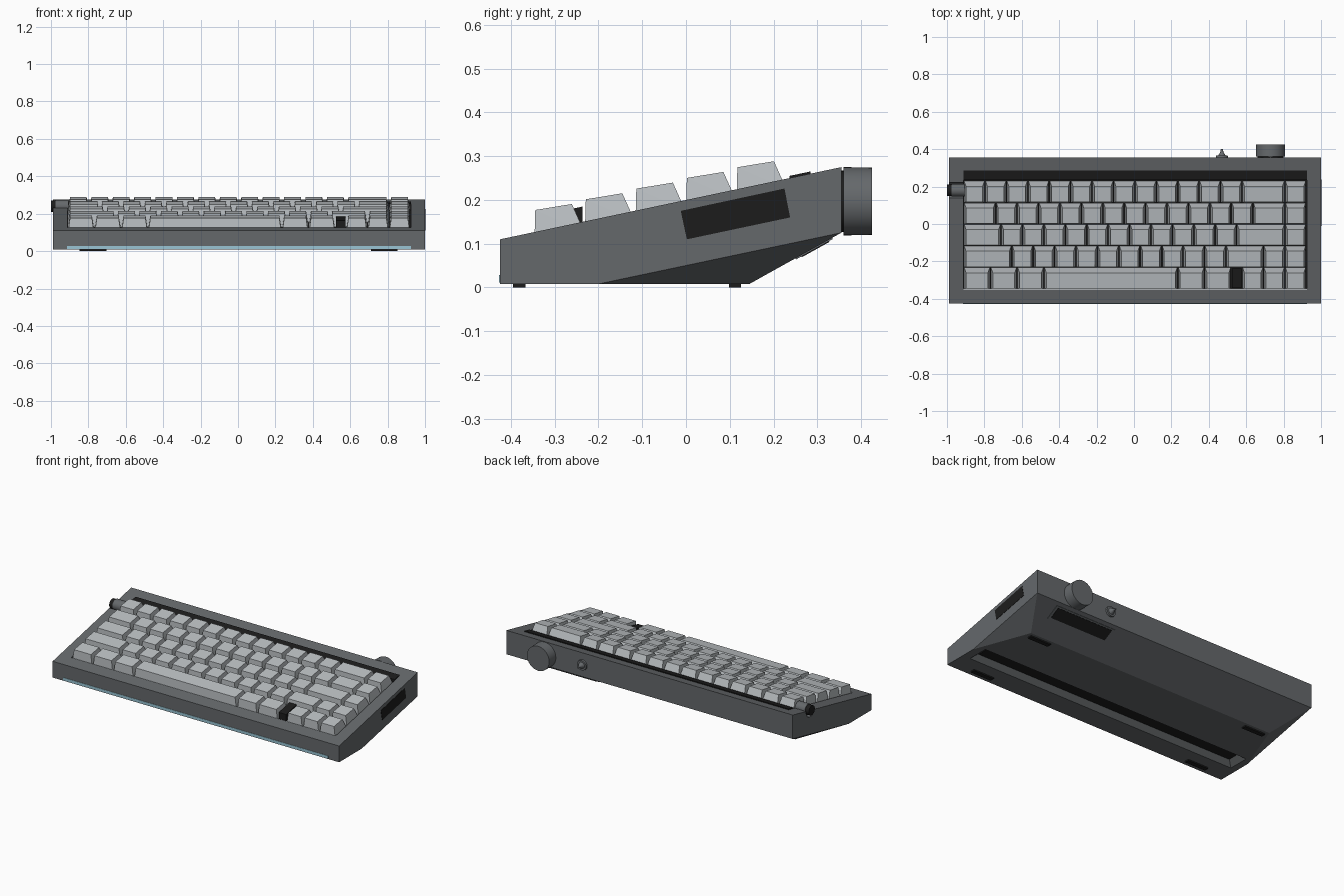
import bpy, bmesh, math
from mathutils import Vector

cube = bpy.data.objects.get("Cube")
if cube:
    bpy.data.objects.remove(cube, do_unlink=True)


def material(name, rgb):
    m = bpy.data.materials.new(name)
    m.use_nodes = True
    m.diffuse_color = (*rgb, 1)
    m.node_tree.nodes["Principled BSDF"].inputs["Base Color"].default_value = (*rgb, 1)
    return m


SLATE = material("slate_metal", (.13, .14, .148))
KEY = material("pale_grey_keycap", (.5, .53, .55))
BLACK = material("black", (.012, .012, .012))
BLUE = material("pale_blue_light", (.32, .56, .66))


def hull(name, points, mat):
    """Convex solid around the points."""
    bm = bmesh.new()
    for p in points:
        bm.verts.new(p)
    out = bmesh.ops.convex_hull(bm, input=bm.verts)
    junk = {v for v in out["geom_interior"] + out["geom_unused"] if isinstance(v, bmesh.types.BMVert)}
    bmesh.ops.delete(bm, geom=list(junk), context='VERTS')
    bmesh.ops.dissolve_limit(bm, angle_limit=.01, verts=bm.verts, edges=bm.edges)
    bmesh.ops.recalc_face_normals(bm, faces=bm.faces)
    me = bpy.data.meshes.new(name)
    bm.to_mesh(me)
    bm.free()
    me.materials.append(mat)
    ob = bpy.data.objects.new(name, me)
    bpy.context.collection.objects.link(ob)
    return ob


def prism(name, x0, x1, profile, mat):
    """Convex y-z profile extended along x."""
    return hull(name, [(x, y, z) for x in (x0, x1) for y, z in profile], mat)


def box(name, x0, x1, y0, y1, z0, z1, mat):
    return prism(name, x0, x1, [(y0, z0), (y1, z0), (y1, z1), (y0, z1)], mat)


def turned(name, axis, centre, r0, r1, length, mat, sides=40):
    """Cylinder or cone pointing along the axis from its base centre."""
    axis = Vector(axis)
    bpy.ops.mesh.primitive_cone_add(
        vertices=sides, radius1=r0, radius2=r1, depth=length,
        location=Vector(centre) + axis * length / 2,
        rotation=axis.to_track_quat('Z', 'Y').to_euler())
    ob = bpy.context.object
    ob.name = name
    ob.data.materials.append(mat)
    bpy.ops.object.shade_smooth_by_angle(angle=math.radians(35))
    return ob


def cut(target, cutter):
    mod = target.modifiers.new("cut", 'BOOLEAN')
    mod.operation = 'DIFFERENCE'
    mod.solver = 'EXACT'
    mod.object = cutter
    bpy.context.view_layer.objects.active = target
    bpy.ops.object.modifier_apply(modifier=mod.name)
    bpy.data.objects.remove(cutter, do_unlink=True)


FRONT, BACK, BASE = -.425, .355, .008
LEFT, RIGHT = -.99, 1.0


def top(y):
    return .11 + .2115 * (y - FRONT)


# Wedge case with a sloped back underside and chamfered lower corners
points = [(x, y, z) for x in (LEFT, RIGHT) for y, z in
          [(FRONT, BASE), (FRONT, top(FRONT)), (BACK, top(BACK)), (BACK, .125), (-.2, BASE)]]
points += [(LEFT + .13, .145, BASE), (RIGHT - .13, .145, BASE)]
case = hull("case", points, SLATE)

# Key well, underside groove and side notch
KX0, KX1, KY0, KY1 = -.912, .924, -.352, .285
FLOOR = .035
cut(case, prism("well_cutter", KX0, KX1,
                [(KY0, top(KY0) - FLOOR), (KY1, top(KY1) - FLOOR), (KY1, .5), (KY0, .5)], SLATE))
groove = [(x, y, z) for x, y0, y1, z in
          [(.95, -.292, -.158, BASE - .002), (.91, -.26, -.16, .04)]
          for x in (x, -x) for y in (y0, y1)]
groove = [(x, y, BASE - .002 if abs(x) > .93 else .04) for x, y, z in groove]
cut(case, hull("groove_cutter", groove, SLATE))
cut(case, turned("notch_cutter", (1, 0, 0), (-1.05, .18, .24), .042, .042, .15, SLATE))

# Black key plate, rear bar, groove floor
prism("key_plate", KX0, KX1,
      [(y, top(y) - d) for y in (KY0, KY1) for d in (FLOOR + .004, FLOOR - .004)], BLACK)
prism("rear_bar", KX0, KX1,
      [(y, top(y) + d) for y in (.236, KY1) for d in (-FLOOR, .005)], BLACK)
box("groove_floor", -.91, .91, -.26, -.16, .036, .044, BLACK)
prism("plate_front_edge", KX0, KX1,
      [(y, top(y) + d) for y in (KY0, -.345) for d in (-FLOOR, -.004)], KEY)

# Keycaps: each row lists key widths in units, negative for the dark block
UNIT, ROW = .1145, .1155
rows = [
    [1] * 13 + [2, 1],
    [1.5] + [1] * 12 + [1.5, 1],
    [1.75] + [1] * 11 + [2.25, 1],
    [2.25] + [1] * 10 + [1.75, 1, 1],
    [1.25] * 3 + [6.25, 1.25, 1.25, -.5, 1, 1, 1],
]
for r, widths in enumerate(rows):
    x = -.911
    y1 = .23 - ROW * r
    y0 = y1 - ROW
    for i, w in enumerate(widths):
        xe = x + abs(w) * UNIT
        if w < 0:
            prism("dark_block", x + .004, xe - .004,
                  [(y, top(y) + d) for y in (y0 + .005, y1 - .005) for d in (-FLOOR, .035)], BLACK)
        else:
            g, s = .003, .013
            pts = [(px, y, top(y) - .022) for px in (x + g, xe - g) for y in (y0 + .001, y1 - .001)]
            pts += [(px, y, top(y) + h) for px in (x + s, xe - s)
                    for y, h in ((y0 + .003, .05), (y1 - .029, .046))]
            hull(f"keycap_{r + 1}_{i + 1}", pts, KEY)
        x = xe

# Light strip along the front bottom edge
box("front_light_strip", -.915, .925, FRONT - .002, FRONT + .01, .011, .028, BLUE)

# Feet
for x in (-.775, .782):
    for y in (-.381, .112):
        box("foot", x - .072, x + .072, y - .014, y + .014, 0, .012, BLACK)

# Side vent
prism("side_vent", RIGHT - .004, RIGHT + .002,
      [(-.012, .175), (.225, .226), (.238, .16), (.002, .11)], BLACK)

# Port panel on the sloped back underside
slope = Vector((0, .145 - BACK, BASE - .125))
normal = Vector((0, .117, -.21)).normalized()


def port(name, x0, x1, t0, t1, out, mat):
    hull(name, [Vector((x, BACK, .125)) + slope * t + normal * d
                for x in (x0, x1) for t in (t0, t1) for d in (-.004, out)], mat)


port("port_frame", .42, .84, .1, .5, .003, SLATE)
port("port_grille", .435, .825, .14, .44, .005, BLACK)

# Rear knob with dark collar
turned("knob_collar", (0, 1, 0), (.73, BACK - .003, .197), .07, .07, .01, BLACK)
turned("knob", (0, 1, 0), (.73, BACK + .005, .197), .078, .077, .065, SLATE)

# Rear toggle switch
turned("toggle_base", (0, 1, 0), (.47, BACK - .003, .2), .033, .031, .013, SLATE, 24)
turned("toggle_cone", (0, 1, 0), (.47, BACK + .01, .2), .02, .007, .022, SLATE, 24)
turned("toggle_tip", (0, 1, 0), (.47, BACK + .03, .2), .008, .006, .015, SLATE, 16)

# Small roller set in the side notch
turned("side_roller", (1, 0, 0), (-.975, .18, .24), .034, .034, .068, SLATE)
turned("side_roller_cap", (1, 0, 0), (-1.0, .18, .24), .03, .03, .025, BLACK)
